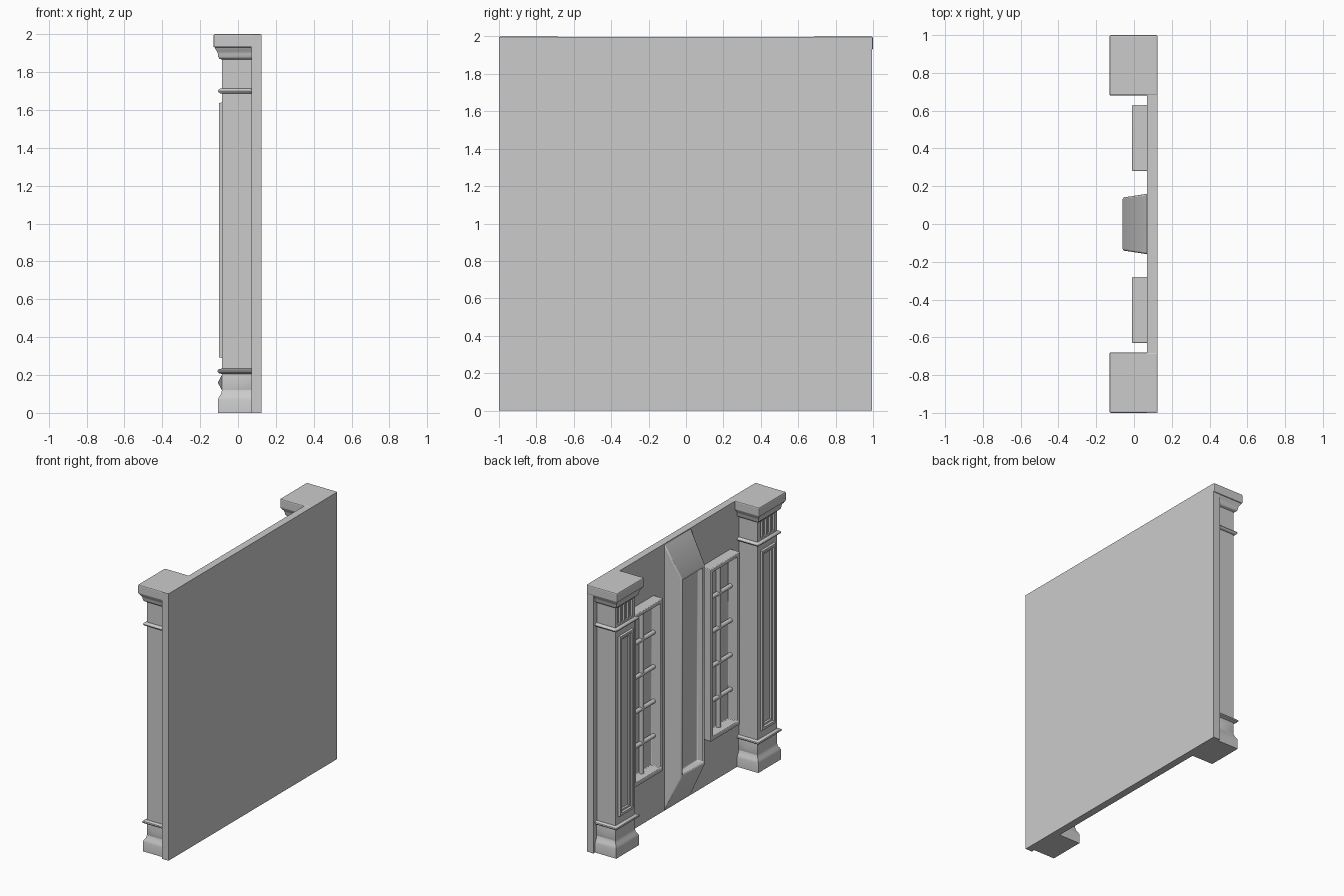
import bpy, bmesh, math
from mathutils import Matrix, Vector

old = bpy.data.objects.get("Cube")
if old:
    bpy.data.objects.remove(old, do_unlink=True)

stone = bpy.data.materials.new("pale_grey_stone")
stone.use_nodes = True
GREY = (0.6, 0.6, 0.6, 1)
stone.diffuse_color = GREY
stone.node_tree.nodes["Principled BSDF"].inputs["Base Color"].default_value = GREY

WALL = 0.07     # ornamented surface of the wall
BACK = 0.125    # plain surface of the wall


def finish(name, bm, bevel=0, smooth=True):
    bmesh.ops.recalc_face_normals(bm, faces=bm.faces)
    mesh = bpy.data.meshes.new(name)
    bm.to_mesh(mesh)
    bm.free()
    mesh.materials.append(stone)
    ob = bpy.data.objects.new(name, mesh)
    bpy.context.collection.objects.link(ob)
    if bevel:
        mod = ob.modifiers.new("soft_edges", 'BEVEL')
        mod.width, mod.segments, mod.limit_method = bevel, 2, 'ANGLE'
        mod.angle_limit = math.radians(40)
    bpy.ops.object.select_all(action='DESELECT')
    ob.select_set(True)
    bpy.context.view_layer.objects.active = ob
    if smooth:
        bpy.ops.object.shade_smooth_by_angle(angle=math.radians(35))
    return ob


def add_box(bm, x, y, z):
    size = [b - a for a, b in (x, y, z)]
    mid = Vector([(a + b) / 2 for a, b in (x, y, z)])
    bmesh.ops.create_cube(bm, size=1, matrix=Matrix.Translation(mid) @ Matrix.Diagonal((*size, 1)))


def box(name, x, y, z, bevel=0):
    bm = bmesh.new()
    add_box(bm, x, y, z)
    return finish(name, bm, bevel, False)


def loft(bm, loops):
    """Skin a stack of four-cornered loops and close both ends."""
    rings = [[bm.verts.new(p) for p in loop] for loop in loops]
    for a, b in zip(rings, rings[1:]):
        for i in range(4):
            j = (i + 1) % 4
            bm.faces.new((a[i], a[j], b[j], b[i]))
    bm.faces.new(rings[0][::-1])
    bm.faces.new(rings[-1])
    bmesh.ops.recalc_face_normals(bm, faces=bm.faces)


def sink(bm, face, steps):
    for thickness, depth in steps:
        bmesh.ops.inset_region(bm, faces=[face], thickness=thickness, depth=depth,
                               use_even_offset=True)


def half_round(z, reach, height):
    """Profile points of a small rounded ring."""
    return [(reach * math.sin(math.pi * i / 6), z - height * math.cos(math.pi * i / 6))
            for i in range(7)]


# Column profile: overhang beyond the shaft, height
profile = [(0.02, 0), (0.02, 0.07), (0.015, 0.085), (0.005, 0.1), (0, 0.12), (0, 0.2)]
profile += half_round(0.22, 0.024, 0.014)
profile += half_round(1.7, 0.02, 0.014)
profile += [(0, 1.865), (0.012, 1.87), (0.02, 1.88), (0.021, 1.895),
            (0.025, 1.908), (0.034, 1.92), (0.04, 1.935)]


def column(side, label):
    cy, half, front = side * 0.84, 0.115, -0.085
    bm = bmesh.new()
    loft(bm, [[(front - o, cy - half - o, z), (WALL + 0.01, cy - half - o, z),
               (WALL + 0.01, cy + half + o, z), (front - o, cy + half + o, z)]
              for o, z in profile])
    # Faceted pyramids above the foot
    band = [f for f in bm.faces if abs(f.calc_center_median().z - 0.16) < 0.01
            and f.normal.x < 0.5]
    for f in band:
        bmesh.ops.poke(bm, faces=[f], offset=0.022)
    # Raised frame round a sunken panel
    face = next(f for f in bm.faces if f.normal.x < -0.9 and f.calc_area() > 0.2)
    top_gap = [v for v in face.verts if v.co.z > 1]
    sink(bm, face, [(0.032, 0)])
    for v in face.verts:
        v.co.z = 1.64 if v.co.z > 1 else 0.29
    sink(bm, face, [(0.004, 0.015), (0.018, 0), (0.006, -0.012), (0.012, 0), (0.003, -0.012)])
    body = finish(label + "_column", bm)

    # Flutes in the neck
    cut = bmesh.new()
    for i in range(4):
        y = cy + (i - 1.5) * 0.046
        add_box(cut, (front - 0.02, front + 0.016), (y - 0.014, y + 0.014), (1.728, 1.855))
    cutter = finish(label + "_flute_cutter", cut, 0, False)
    cutter.hide_render = True
    mod = body.modifiers.new("flutes", 'BOOLEAN')
    mod.object, mod.operation, mod.solver = cutter, 'DIFFERENCE', 'EXACT'
    bpy.context.view_layer.objects.active = body
    bpy.ops.object.modifier_apply(modifier=mod.name)
    bpy.data.objects.remove(cutter, do_unlink=True)

    box(label + "_capital_slab", (-0.13, BACK), (cy - 0.16, cy + 0.16), (1.93, 2), 0.008)


def window(side, label):
    cy, half, low, high, rim = side * 0.455, 0.175, 0.37, 1.66, 0.03
    # Frame with an open middle
    bm = bmesh.new()
    add_box(bm, (-0.01, WALL + 0.005), (cy - half, cy + half), (low, high))
    face = min(bm.faces, key=lambda f: f.calc_center_median().x)
    bm.normal_update()
    sink(bm, face, [(rim, 0), (0.002, -0.078)])
    finish(label + "_window_frame", bm, 0.005)
    # Round bars
    bars = bmesh.new()

    def rod(centre, length, turn):
        bmesh.ops.create_cone(bars, cap_ends=True, segments=12, radius1=0.016, radius2=0.016,
                              depth=length, matrix=Matrix.Translation(centre) @ turn)
    rod((0.05, cy, (low + high) / 2), high - low - rim, Matrix())
    for i in range(1, 5):
        rod((0.05, cy, low + (high - low) * i / 5), 2 * half - rim,
            Matrix.Rotation(math.pi / 2, 4, 'X'))
    finish(label + "_window_bars", bars)


# Wall
box("wall", (WALL, BACK), (-1, 0.994), (0, 1.998))

for side, label in ((1, "back"), (-1, "front")):
    column(side, label)
    window(side, label)

# Central pier with sloped ends and a sunken face
pier = bmesh.new()
loft(pier, [[(x, -w, low), (x, w, low), (x, w, high), (x, -w, high)]
            for x, w, low, high in ((WALL + 0.002, 0.16, 0, 1.998), (-0.06, 0.14, 0.27, 1.765))])
pier.normal_update()
sink(pier, min(pier.faces, key=lambda f: f.calc_center_median().x), [(0.02, 0), (0.003, -0.05)])
finish("central_pier", pier, 0.008)
